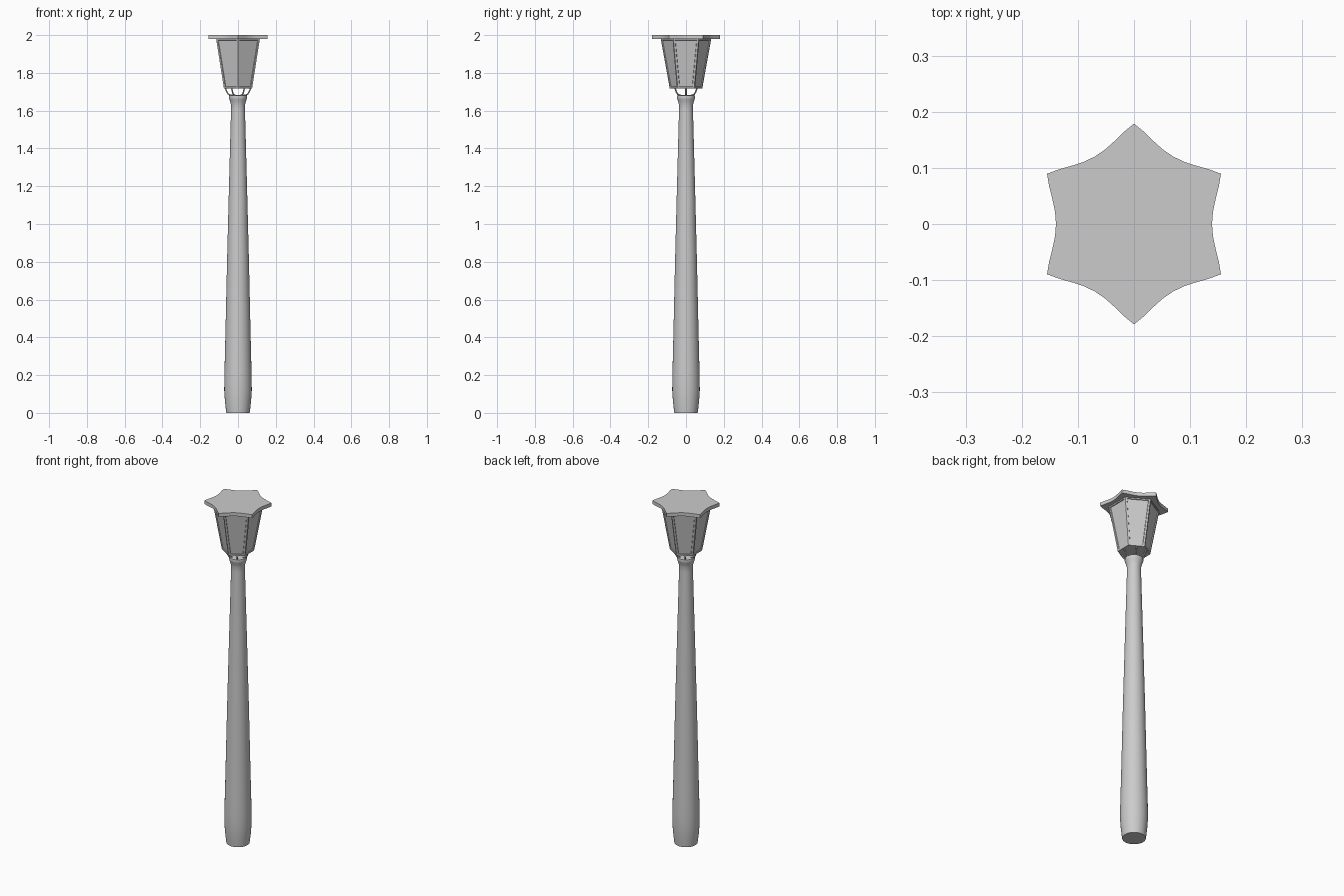
import bpy, bmesh
from math import sin, cos, pi, radians

if "Cube" in bpy.data.objects:
    bpy.data.objects.remove(bpy.data.objects["Cube"])


def make(name, bm, smooth=False):
    bmesh.ops.recalc_face_normals(bm, faces=bm.faces)
    me = bpy.data.meshes.new(name)
    bm.to_mesh(me)
    bm.free()
    ob = bpy.data.objects.new(name, me)
    bpy.context.collection.objects.link(ob)
    if smooth:
        bpy.ops.object.select_all(action='DESELECT')
        ob.select_set(True)
        bpy.context.view_layer.objects.active = ob
        bpy.ops.object.shade_smooth_by_angle(angle=radians(35))
    return ob


def lathe(bm, profile, n, start=0.0):
    """Closed stack of n-sided rings from (radius, z) points."""
    rings = [[bm.verts.new((r * cos(start + 2 * pi * i / n), r * sin(start + 2 * pi * i / n), z))
              for i in range(n)] for r, z in profile]
    sides = []
    for a, b in zip(rings, rings[1:]):
        for i in range(n):
            j = (i + 1) % n
            sides.append(bm.faces.new((a[i], a[j], b[j], b[i])))
    bm.faces.new(rings[0][::-1])
    bm.faces.new(rings[-1])
    return sides


# Tapered post with a flared collar
bm = bmesh.new()
lathe(bm, [(0.062, 0), (0.069, 0.06), (0.073, 0.12), (0.072, 0.2), (0.067, 0.4), (0.058, 0.8),
           (0.049, 1.15), (0.037, 1.6), (0.037, 1.63), (0.041, 1.645), (0.046, 1.66),
           (0.049, 1.668), (0.047, 1.68), (0.035, 1.682)], 32)
make("post", bm, True)

# Hexagonal lantern body with recessed glass panes
bm = bmesh.new()
sides = lathe(bm, [(0.086, 1.717), (0.134, 1.982)], 6, pi / 6)
bmesh.ops.recalc_face_normals(bm, faces=bm.faces)
bmesh.ops.inset_individual(bm, faces=sides, thickness=0.013)
bmesh.ops.inset_individual(bm, faces=sides, thickness=0.002, depth=-0.004)
make("lantern", bm)

# Cap: six-pointed plate with concave edges
bm = bmesh.new()
outline = []
for k in range(6):
    a, b = pi / 6 + k * pi / 3, pi / 2 + k * pi / 3
    m = (a + b) / 2
    p, q = (0.179 * cos(a), 0.179 * sin(a)), (0.179 * cos(b), 0.179 * sin(b))
    for i in range(8):
        t = i / 8
        dip = 0.016 * sin(pi * t) ** 1.5
        outline.append((p[0] + (q[0] - p[0]) * t - dip * cos(m),
                        p[1] + (q[1] - p[1]) * t - dip * sin(m)))
lower = [bm.verts.new((x, y, 1.98)) for x, y in outline]
upper = [bm.verts.new((x, y, 2.0)) for x, y in outline]
for i in range(len(outline)):
    j = (i + 1) % len(outline)
    bm.faces.new((lower[i], lower[j], upper[j], upper[i]))
bm.faces.new(lower[::-1])
bm.faces.new(upper)
make("cap", bm, True)

# Thin curved brackets holding the lantern above the post
path = [(0.033, 1.681), (0.05, 1.686), (0.058, 1.698), (0.064, 1.712), (0.069, 1.722)]
for k in range(6):
    a = k * pi / 3
    cu = bpy.data.curves.new("bracket", 'CURVE')
    cu.dimensions = '3D'
    cu.bevel_depth = 0.004
    cu.bevel_resolution = 1
    cu.use_fill_caps = True
    sp = cu.splines.new('POLY')
    sp.points.add(len(path) - 1)
    for pt, (r, z) in zip(sp.points, path):
        pt.co = (r * cos(a), r * sin(a), z, 1)
    ob = bpy.data.objects.new(f"bracket_{k + 1}", cu)
    bpy.context.collection.objects.link(ob)
